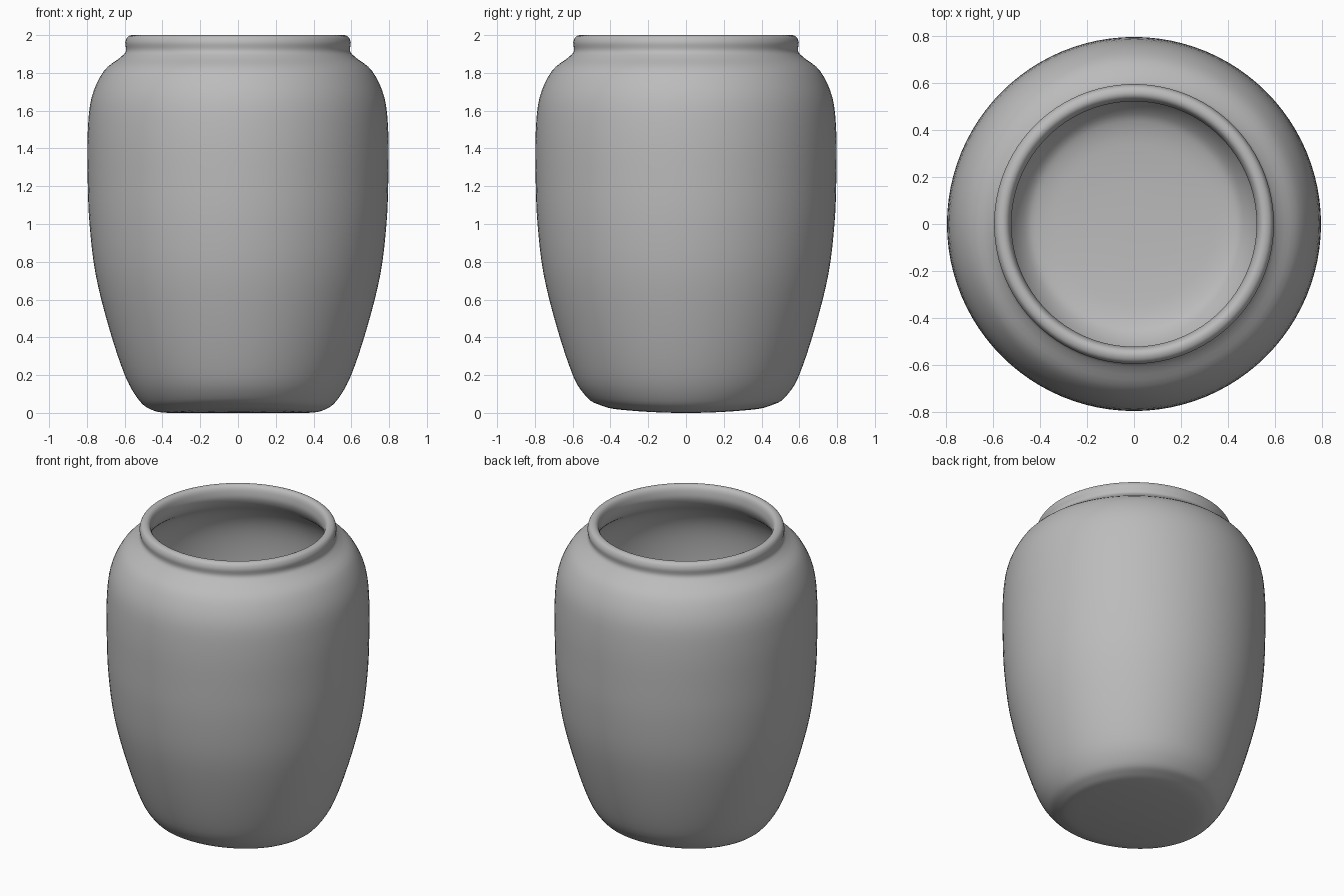
import bpy
import bmesh
import math
from mathutils import Vector

cube = bpy.data.objects.get("Cube")
if cube:
    bpy.data.objects.remove(cube, do_unlink=True)

SEGMENTS = 96
STEPS = 4

clay = bpy.data.materials.new("grey clay")
clay.use_nodes = True
grey = (0.5, 0.5, 0.5, 1)
clay.diffuse_color = grey
clay.node_tree.nodes["Principled BSDF"].inputs["Base Color"].default_value = grey


def smooth_path(points):
    """Catmull-Rom curve through the profile points."""
    p = [Vector(q) for q in points]
    p = [p[0]] + p + [p[-1]]
    path = []
    for a, b, c, d in zip(p, p[1:], p[2:], p[3:]):
        for i in range(STEPS):
            t = i / STEPS
            path.append(0.5 * (2 * b + (c - a) * t + (2 * a - 5 * b + 4 * c - d) * t ** 2
                               + (3 * b - a - 3 * c + d) * t ** 3))
    return path + [p[-1]]


def sag(radius, y):
    """The base curves up towards front and back, fading into the wall."""
    fade = min(1, max(0, (0.58 - radius) / 0.14))
    return 0.14 * y * y * fade


# Radius and height: outer base, wall, shoulder and rolled rim
outer = [(0.14, 0), (0.28, 0), (0.4, 0.002), (0.46, 0.018), (0.52, 0.062),
         (0.595, 0.19), (0.68, 0.44), (0.753, 0.73), (0.786, 1.0), (0.796, 1.24),
         (0.796, 1.48), (0.775, 1.67), (0.71, 1.81), (0.625, 1.88), (0.594, 1.915),
         (0.597, 1.96), (0.585, 1.99), (0.56, 2.0)]
# Mouth, inner wall and floor
inner = [(0.538, 1.99), (0.526, 1.96), (0.526, 1.91), (0.56, 1.85), (0.65, 1.77),
         (0.71, 1.65), (0.735, 1.48), (0.735, 1.24), (0.725, 1.0), (0.692, 0.73),
         (0.62, 0.44), (0.54, 0.21), (0.47, 0.1), (0.4, 0.07), (0.28, 0.065), (0.14, 0.065)]

# Turn the profile into rings and close both ends with a fan
bm = bmesh.new()
rings = []
for r, z in smooth_path(outer + inner):
    ring = []
    for i in range(SEGMENTS):
        a = math.tau * i / SEGMENTS
        y = r * math.sin(a)
        lift = sag(r, y) if z < 0.5 else 0
        ring.append(bm.verts.new((r * math.cos(a), y, z + lift)))
    rings.append(ring)
for low, high in zip(rings, rings[1:]):
    for i in range(SEGMENTS):
        j = (i + 1) % SEGMENTS
        bm.faces.new((low[i], low[j], high[j], high[i]))
for ring, height in ((rings[0], 0), (rings[-1], 0.065)):
    centre = bm.verts.new((0, 0, height))
    for i in range(SEGMENTS):
        bm.faces.new((ring[i], ring[(i + 1) % SEGMENTS], centre))
bmesh.ops.recalc_face_normals(bm, faces=bm.faces)
for face in bm.faces:
    face.smooth = True

mesh = bpy.data.meshes.new("jar")
bm.to_mesh(mesh)
bm.free()
mesh.materials.append(clay)
jar = bpy.data.objects.new("jar", mesh)
bpy.context.collection.objects.link(jar)
